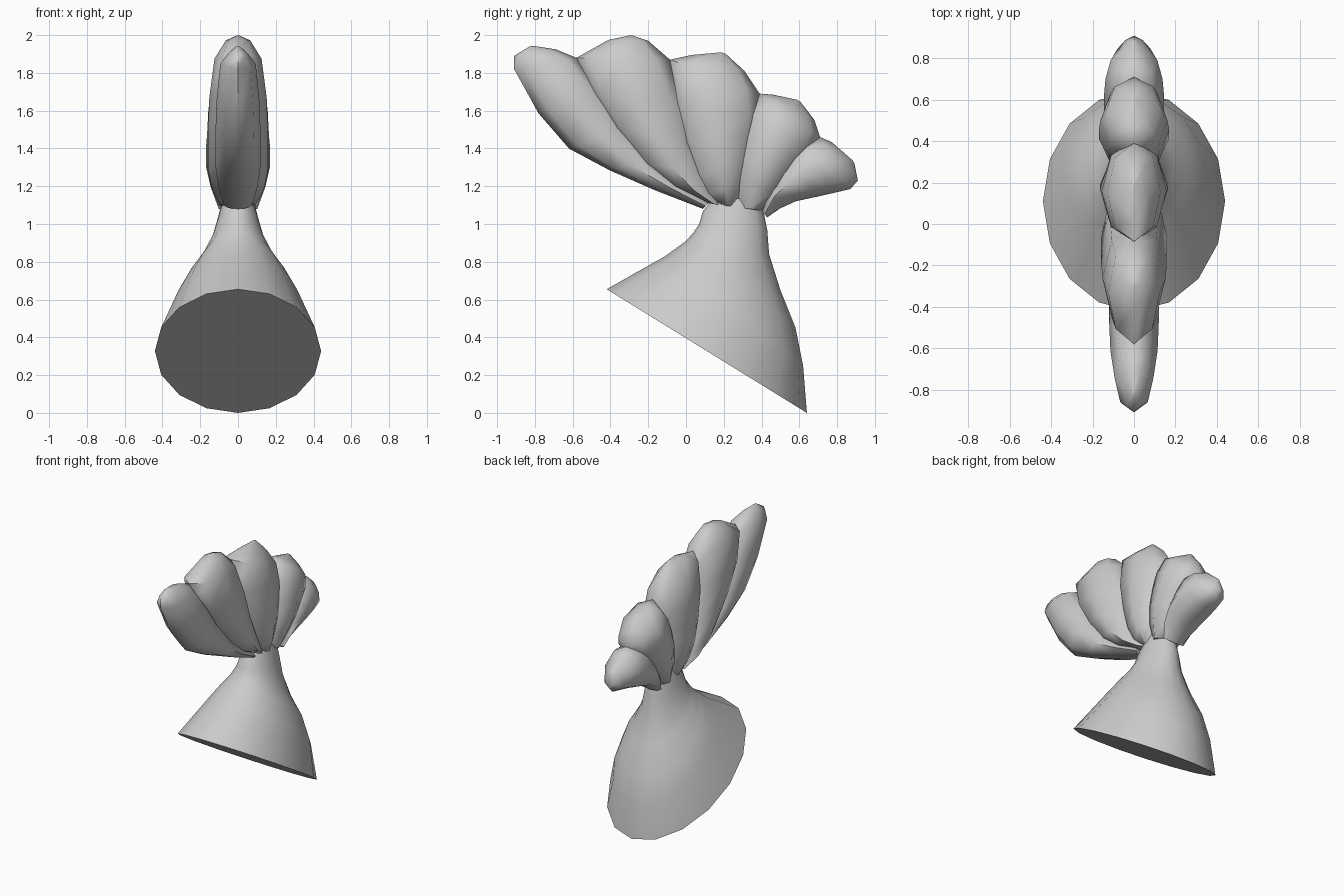
import bpy, bmesh, math
from mathutils import Vector

if "Cube" in bpy.data.objects:
    bpy.data.objects.remove(bpy.data.objects["Cube"])

grey = bpy.data.materials.new("light grey")
grey.diffuse_color = (0.6, 0.6, 0.6, 1)
grey.use_nodes = True
grey.node_tree.nodes["Principled BSDF"].inputs["Base Color"].default_value = grey.diffuse_color


def loft(name, rings, sides, angle):
    """Skin elliptical rings; each ring = (front point, back point, half width in x)."""
    bm = bmesh.new()
    loops = []
    for front, back, w in rings:
        a, b = Vector((0, *front)), Vector((0, *back))
        mid, half = (a + b) / 2, (a - b) / 2
        loops.append([bm.verts.new(mid + half * math.cos(t) + Vector((w * math.sin(t), 0, 0)))
                      for t in (2 * math.pi * i / sides for i in range(sides))])
    for p, q in zip(loops, loops[1:]):
        for i in range(sides):
            j = (i + 1) % sides
            bm.faces.new((p[i], p[j], q[j], q[i]))
    bm.faces.new(loops[0])
    bm.faces.new(loops[-1])
    bmesh.ops.recalc_face_normals(bm, faces=bm.faces)
    mesh = bpy.data.meshes.new(name)
    bm.to_mesh(mesh)
    bm.free()
    mesh.materials.append(grey)
    obj = bpy.data.objects.new(name, mesh)
    bpy.context.collection.objects.link(obj)
    bpy.ops.object.select_all(action='DESELECT')
    obj.select_set(True)
    bpy.context.view_layer.objects.active = obj
    bpy.ops.object.shade_smooth_by_angle(angle=math.radians(angle))


def along(points, t):
    """Point at t (0 to 1) on a smooth curve through the given points."""
    pts = [Vector(p) for p in points]
    pts = [2 * pts[0] - pts[1]] + pts + [2 * pts[-1] - pts[-2]]
    spans = len(points) - 1
    i = min(int(t * spans), spans - 1)
    u = t * spans - i
    a, b, c, d = pts[i:i + 4]
    return b + 0.5 * u * (c - a + u * (2 * a - 5 * b + 4 * c - d + u * (3 * (b - c) + d - a)))


# Flared stem with a slanted flat foot
loft("flared_stem", [
    ((-0.42, 0.655), (0.64, 0.00), 0.44),
    ((-0.11, 0.83), (0.62, 0.25), 0.34),
    ((0.00, 0.91), (0.58, 0.45), 0.265),
    ((0.04, 0.955), (0.50, 0.65), 0.19),
    ((0.07, 1.00), (0.44, 0.84), 0.14),
    ((0.09, 1.07), (0.43, 0.97), 0.11),
    ((0.16, 1.15), (0.40, 1.12), 0.08)], 16, 50)

# Seams of the fan from root to rim; each lobe lies between two neighbouring seams
seams = [
    [(0.09, 1.08), (-0.33, 1.25), (-0.68, 1.45), (-0.91, 1.82)],
    [(0.12, 1.11), (-0.15, 1.27), (-0.41, 1.57), (-0.58, 1.88)],
    [(0.18, 1.10), (0.09, 1.22), (-0.01, 1.50), (-0.085, 1.87)],
    [(0.27, 1.09), (0.30, 1.30), (0.34, 1.50), (0.39, 1.69)],
    [(0.40, 1.07), (0.50, 1.24), (0.60, 1.37), (0.71, 1.46)],
    [(0.43, 1.035), (0.55, 1.11), (0.72, 1.15), (0.87, 1.185)],
]
# Rounded rim of each lobe: front shoulder, peak, back shoulder
crowns = [
    [(-0.91, 1.89), (-0.82, 1.945), (-0.69, 1.925)],
    [(-0.41, 1.975), (-0.29, 2.00), (-0.20, 1.97)],
    [(0.03, 1.895), (0.20, 1.91), (0.31, 1.81)],
    [(0.46, 1.685), (0.60, 1.655), (0.68, 1.55)],
    [(0.77, 1.435), (0.89, 1.33), (0.91, 1.23)],
]
half_widths = [0.12, 0.16, 0.165, 0.17, 0.145]
swell = [0.6, 0.85, 1, 1, 0.95, 0.78]
overlap = 0.045

for n, (front, peak, back) in enumerate(crowns):
    w = half_widths[n]
    rings = []
    for k, s in enumerate(swell):
        a, b = along(seams[n], k / 5), along(seams[n + 1], k / 5)
        # Middle rings sink into the neighbouring lobes
        push = (b - a).normalized() * (overlap if 0 < k < 5 else 0)
        rings.append((a - push if n > 0 else a, b + push if n < 4 else b, w * s))
    rings.append((front, back, w * 0.4))
    tip = Vector(peak)
    rings.append((tip.lerp(Vector(front), 0.08), tip.lerp(Vector(back), 0.08), w * 0.05))
    loft(f"fan_lobe_{n + 1}", rings, 8, 60)
